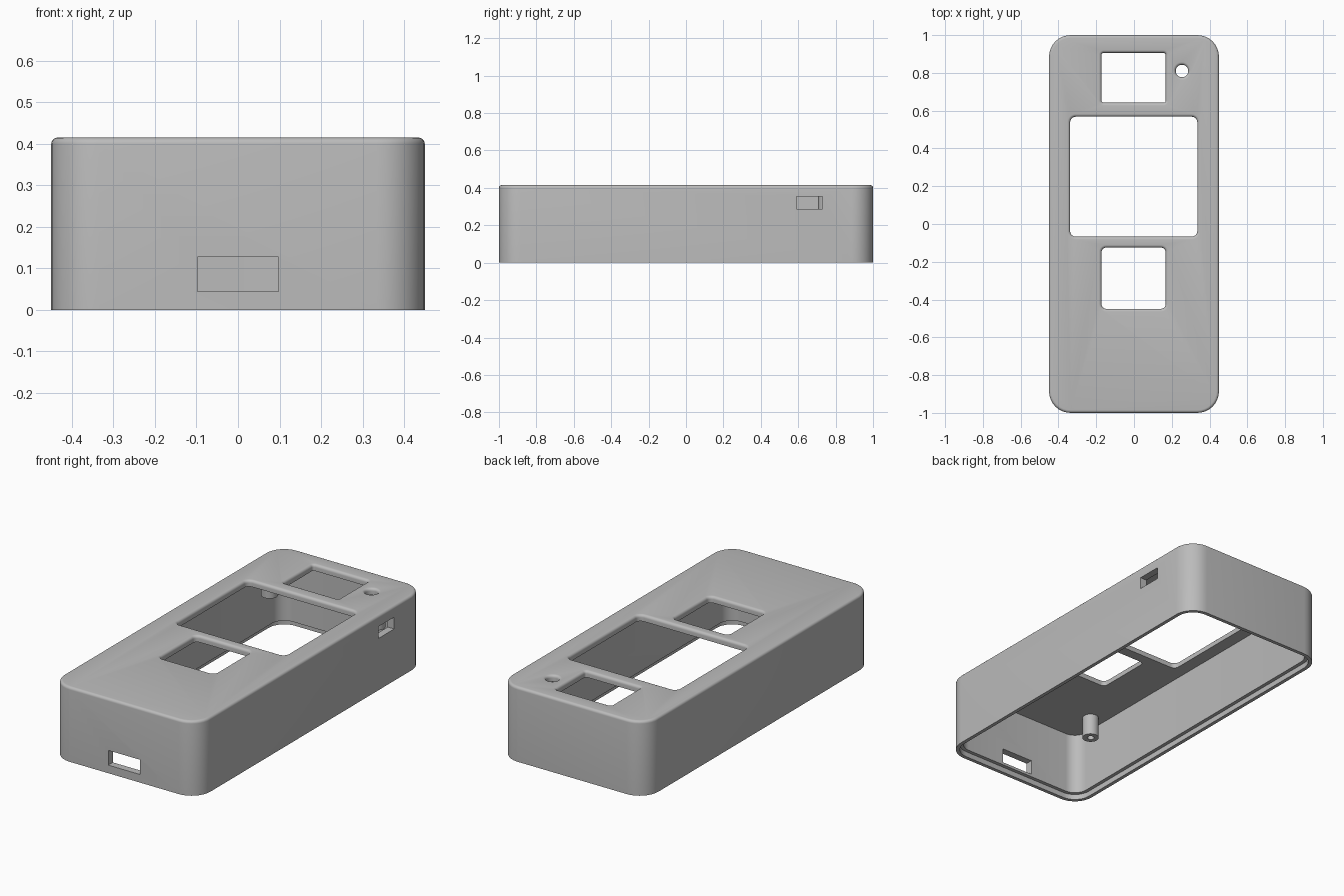
import bpy, bmesh
from math import sin, cos, pi, radians

old = bpy.data.objects.get("Cube")
if old:
    bpy.data.objects.remove(old, do_unlink=True)

grey = bpy.data.materials.new("plain grey")
grey.use_nodes = True
grey.diffuse_color = (0.5, 0.5, 0.5, 1)
grey.node_tree.nodes["Principled BSDF"].inputs["Base Color"].default_value = (0.5, 0.5, 0.5, 1)

HALF_X, HEIGHT, CORNER = 0.45, 0.415, 0.115
WALL, CEILING, FILLET = 0.04, 0.38, 0.015


def rounded_rect(hx, hy, r, steps=8):
    """Corner-rounded rectangle outline; a circle when hx == hy == r."""
    pts = []
    for q, (sx, sy) in enumerate([(1, 1), (-1, 1), (-1, -1), (1, -1)]):
        for i in range(steps + 1):
            a = (q + i / steps) * pi / 2
            pts.append((sx * (hx - r) + r * cos(a), sy * (hy - r) + r * sin(a)))
    return pts


def loft(name, hx, hy, r, sections, centre=(0, 0)):
    """Solid through (offset, z) sections of one rounded rectangle."""
    bm = bmesh.new()
    rings = []
    for off, z in sections:
        outline = rounded_rect(hx + off, hy + off, r + off)
        rings.append([bm.verts.new((x + centre[0], y + centre[1], z)) for x, y in outline])
    n = len(rings[0])
    for lo, hi in zip(rings, rings[1:]):
        for i in range(n):
            j = (i + 1) % n
            bm.faces.new((lo[i], lo[j], hi[j], hi[i]))
    bm.faces.new(rings[0])
    bm.faces.new(rings[-1])
    bmesh.ops.remove_doubles(bm, verts=bm.verts, dist=1e-5)
    bmesh.ops.recalc_face_normals(bm, faces=bm.faces)
    mesh = bpy.data.meshes.new(name)
    bm.to_mesh(mesh)
    bm.free()
    mesh.materials.append(grey)
    obj = bpy.data.objects.new(name, mesh)
    bpy.context.collection.objects.link(obj)
    return obj


def activate(obj):
    bpy.ops.object.select_all(action='DESELECT')
    obj.select_set(True)
    bpy.context.view_layer.objects.active = obj


def cut(body, cutter):
    cutter.hide_render = True
    activate(body)
    mod = body.modifiers.new("cut", 'BOOLEAN')
    mod.operation, mod.solver, mod.object = 'DIFFERENCE', 'EXACT', cutter
    bpy.ops.object.modifier_apply(modifier=mod.name)
    bpy.data.objects.remove(cutter, do_unlink=True)


def box(name, x, y, z):
    """Square cutter between (min, max) pairs."""
    bpy.ops.mesh.primitive_cube_add(size=1, location=[sum(p) / 2 for p in (x, y, z)])
    obj = bpy.context.object
    obj.name = name
    obj.scale = [p[1] - p[0] for p in (x, y, z)]
    bpy.ops.object.transform_apply(location=True, scale=True)
    obj.data.materials.append(grey)
    return obj


quarter = [i / 5 * pi / 2 for i in range(6)]

# Outer case with a softly rounded top edge
top_edge = [(FILLET * (cos(a) - 1), HEIGHT - FILLET + FILLET * sin(a)) for a in quarter]
case = loft("case_shell", HALF_X, 1, CORNER, [(0, 0)] + top_edge)

# Hollow interior, with a rebate around the open bottom for a cover
cut(case, loft("interior", HALF_X, 1, CORNER,
               [(-0.02, -0.1), (-0.02, 0.03), (-WALL, 0.03), (-WALL, CEILING)]))

# Top openings, flared to leave a filleted rim: x range, y range, corner radius
flare = [(FILLET * (1 - cos(a)), HEIGHT - FILLET + FILLET * sin(a)) for a in quarter]
openings = [
    ((-0.172, 0.168), (0.642, 0.906), 0.012),
    ((-0.338, 0.335), (-0.067, 0.568), 0.03),
    ((-0.172, 0.168), (-0.449, -0.125), 0.025),
    ((0.221, 0.287), (0.777, 0.843), 0.033),
]
for (x0, x1), (y0, y1), r in openings:
    cut(case, loft("opening", (x1 - x0) / 2, (y1 - y0) / 2, r,
                   [(0, 0.3)] + flare + [(FILLET, 0.5)],
                   ((x0 + x1) / 2, (y0 + y1) / 2)))

# Port slots in the front wall and the left wall
cut(case, box("front_slot", (-0.098, 0.097), (-1.1, -0.9), (0.045, 0.127)))
cut(case, box("side_slot", (0.38, 0.5), (0.59, 0.73), (0.288, 0.354)))

# Screw posts hanging from the ceiling, each with a blind hole
posts = [loft("screw_post", 0.043, 0.043, 0.043,
              [(0, CEILING + 0.01), (0, 0.26), (-0.025, 0.26), (-0.025, 0.36)],
              (sx * 0.33, sy * 0.75))
         for sx in (-1, 1) for sy in (-1, 1)]

for obj in [case] + posts:
    activate(obj)
    bpy.ops.object.shade_smooth_by_angle(angle=radians(30))
